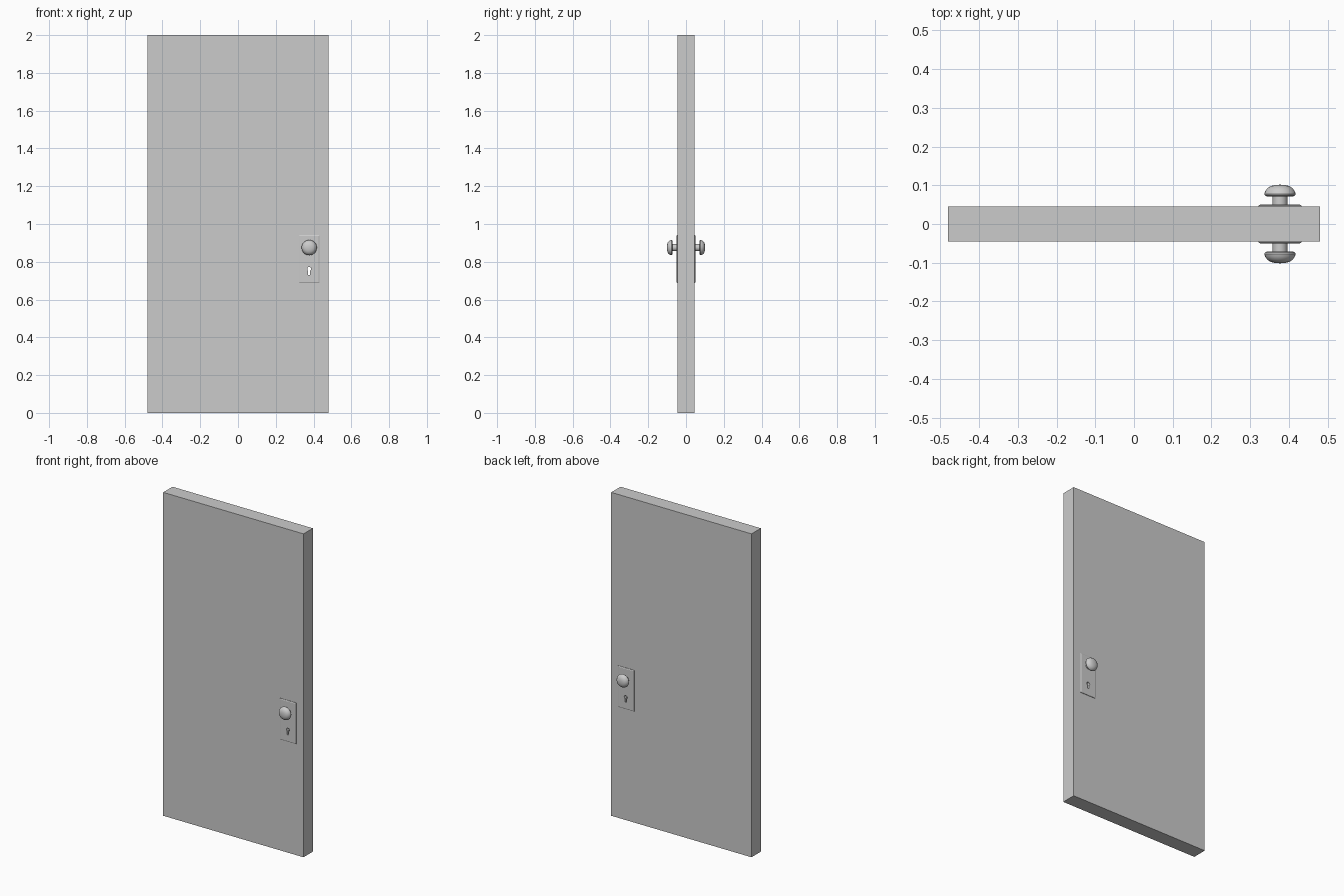
import bpy, bmesh, math
from mathutils import Vector

if "Cube" in bpy.data.objects:
    bpy.data.objects.remove(bpy.data.objects["Cube"])

LOCK_X = 0.377


def finish(name, bm):
    bmesh.ops.recalc_face_normals(bm, faces=bm.faces)
    mesh = bpy.data.meshes.new(name)
    bm.to_mesh(mesh)
    bm.free()
    ob = bpy.data.objects.new(name, mesh)
    bpy.context.collection.objects.link(ob)
    return ob


def smooth(ob, angle=35):
    bpy.ops.object.select_all(action='DESELECT')
    ob.select_set(True)
    bpy.context.view_layer.objects.active = ob
    bpy.ops.object.shade_smooth_by_angle(angle=math.radians(angle))


def box(name, center, size):
    bm = bmesh.new()
    bmesh.ops.create_cube(bm, size=1)
    for v in bm.verts:
        v.co = Vector(center) + v.co * Vector(size)
    return finish(name, bm)


def box_taper(name, side):
    # thin plate whose outer rim is chamfered on the visible face
    bm = bmesh.new()
    rings = []
    for y, inset in ((0.044, 0), (0.0482, 0), (0.0505, 0.005)):
        w, h = 0.055 - inset, 0.127 - inset
        rings.append([bm.verts.new((LOCK_X + sx * w, side * y, 0.815 + sz * h))
                      for sx, sz in ((-1, -1), (1, -1), (1, 1), (-1, 1))])
    for a, b in zip(rings, rings[1:]):
        for i in range(4):
            j = (i + 1) % 4
            bm.faces.new((a[i], a[j], b[j], b[i]))
    bm.faces.new(rings[0])
    bm.faces.new(rings[-1])
    return finish(name, bm)


def knob(name, side):
    profile = [(0, 0.045), (0.019, 0.045), (0.019, 0.071), (0.034, 0.071),
               (0.039, 0.0735), (0.0405, 0.077), (0.0385, 0.084),
               (0.033, 0.092), (0.024, 0.098), (0.012, 0.1008), (0, 0.1015)]
    bm = bmesh.new()
    vs = [bm.verts.new((r, side * y, 0)) for r, y in profile]
    es = [bm.edges.new(p) for p in zip(vs, vs[1:])]
    bmesh.ops.spin(bm, geom=vs + es, cent=(0, 0, 0), axis=(0, 1, 0),
                   angle=math.tau, steps=32)
    bmesh.ops.remove_doubles(bm, verts=bm.verts, dist=1e-5)
    ob = finish(name, bm)
    ob.location = (LOCK_X, 0, 0.875)
    smooth(ob)
    return ob


# keyhole cutter: round top with a narrower slot below
bm = bmesh.new()
r, half = 0.0105, 0.0055
start = -math.acos(half / r)
pts = [(r * math.cos(a), r * math.sin(a))
       for a in (start + (math.pi - 2 * start) * i / 16 for i in range(17))]
pts += [(-half, -0.031), (half, -0.031)]
face = bm.faces.new([bm.verts.new((LOCK_X + x, -0.1, 0.762 + z)) for x, z in pts])
ext = bmesh.ops.extrude_face_region(bm, geom=[face], use_keep_orig=True)
bmesh.ops.translate(bm, vec=(0, 0.2, 0),
                    verts=[g for g in ext['geom'] if isinstance(g, bmesh.types.BMVert)])
cutter = finish("keyhole_cutter", bm)
cutter.hide_render = True
cutter.display_type = 'WIRE'

# door slab, then plate and knob on each side
pierced = [box("door_slab", (0, 0, 1), (0.96, 0.091, 2))]
for side, label in ((-1, "front"), (1, "back")):
    pierced.append(box_taper(label + "_lock_plate", side))
    knob(label + "_knob", side)

# the keyhole passes through everything
for ob in pierced:
    mod = ob.modifiers.new("keyhole", 'BOOLEAN')
    mod.operation = 'DIFFERENCE'
    mod.solver = 'EXACT'
    mod.object = cutter
